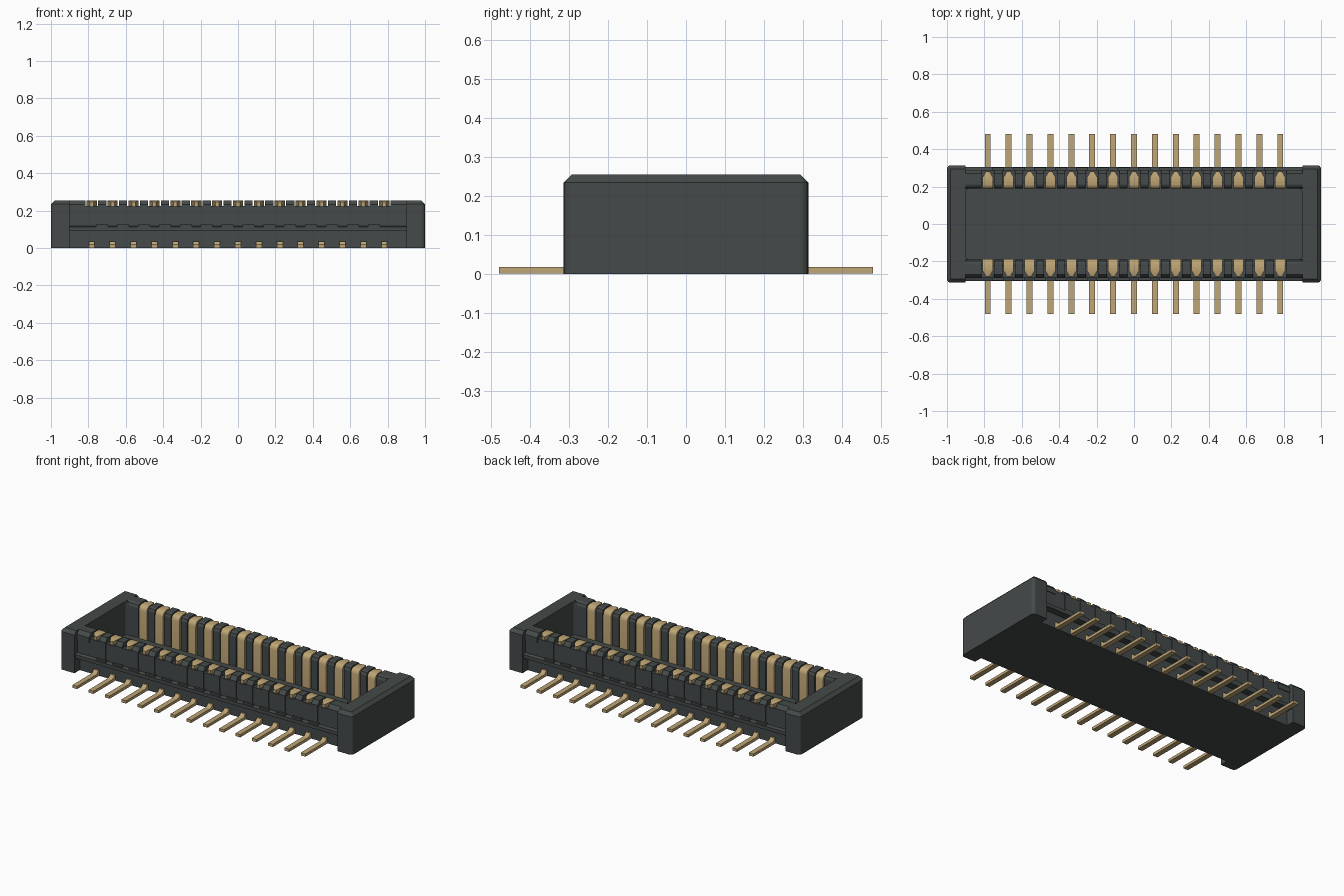
import bpy, bmesh, math
from mathutils import Vector

if "Cube" in bpy.data.objects:
    bpy.data.objects.remove(bpy.data.objects["Cube"], do_unlink=True)


def material(name, rgb, rough):
    m = bpy.data.materials.new(name)
    m.use_nodes = True
    m.diffuse_color = (*rgb, 1)
    shader = m.node_tree.nodes["Principled BSDF"]
    shader.inputs["Base Color"].default_value = (*rgb, 1)
    shader.inputs["Roughness"].default_value = rough
    return m


PLASTIC = material("charcoal plastic", (0.058, 0.068, 0.067), 0.6)
GOLD = material("gold plating", (0.52, 0.38, 0.18), 0.5)

PINS = 15
PITCH = 0.1117
PIN_X = [(i - (PINS - 1) / 2) * PITCH for i in range(PINS)]
GAP_X = [x + PITCH / 2 for x in PIN_X[:-1]]
TOP, FLOOR, CAVITY_X, CAVITY_Y = 0.255, 0.05, 0.9, 0.19


def finish(bm, name, mat):
    bmesh.ops.recalc_face_normals(bm, faces=bm.faces)
    me = bpy.data.meshes.new(name)
    bm.to_mesh(me)
    bm.free()
    me.materials.append(mat)
    ob = bpy.data.objects.new(name, me)
    bpy.context.collection.objects.link(ob)
    return ob


def add_box(bm, x, y, z):
    """Box from three (low, high) ranges."""
    made = bmesh.ops.create_cube(bm, size=1)["verts"]
    for v in made:
        v.co = Vector([(lo + hi) / 2 + c * (hi - lo)
                       for c, (lo, hi) in zip(v.co, (x, y, z))])
    return made


def add_profile(bm, points, x, width, side):
    """Extrude a (y, z) profile along x, on the side given by the sign."""
    loops = [[bm.verts.new((x + s * width / 2, side * y, z)) for y, z in points]
             for s in (-1, 1)]
    bm.faces.new(loops[0])
    bm.faces.new(loops[1])
    n = len(points)
    for i in range(n):
        j = (i + 1) % n
        bm.faces.new((loops[0][i], loops[0][j], loops[1][j], loops[1][i]))
    return loops[0] + loops[1]


# Floor plate of the housing
bm = bmesh.new()
add_box(bm, (-0.91, 0.91), (-0.262, 0.262), (0, FLOOR))
finish(bm, "housing_floor", PLASTIC)

# End blocks with rounded corners and a chamfered top rim
for name, s in (("left_end_block", 1), ("right_end_block", -1)):
    bm = bmesh.new()
    add_box(bm, sorted((s * CAVITY_X, s)), (-0.314, 0.314), (0, TOP))
    corners = [e for e in bm.edges
               if all(abs(v.co.x) > 0.99 for v in e.verts)
               and abs(e.verts[0].co.z - e.verts[1].co.z) > 0.1]
    bmesh.ops.bevel(bm, geom=corners, offset=0.02, segments=4,
                    profile=0.5, affect='EDGES')
    rim = [e for e in bm.edges
           if all(v.co.z > TOP - 0.001 for v in e.verts)
           and any(abs(v.co.x) > CAVITY_X + 0.001 for v in e.verts)]
    bmesh.ops.bevel(bm, geom=rim, offset=0.02, segments=1, affect='EDGES')
    # Fillets in the cavity corners
    for t in (-1, 1):
        r = 0.022
        cx, cy = s * CAVITY_X, t * CAVITY_Y
        pts = [(cx, cy)] + [(cx - s * r * (1 - math.cos(a)), cy - t * r * (1 - math.sin(a)))
                            for a in (math.pi / 8 * k for k in range(5))]
        base = bm.faces.new([bm.verts.new((px, py, FLOOR)) for px, py in pts])
        up = bmesh.ops.extrude_face_region(bm, geom=[base])["geom"]
        bmesh.ops.translate(bm, vec=(0, 0, TOP - FLOOR),
                            verts=[v for v in up if isinstance(v, bmesh.types.BMVert)])
    finish(bm, name, PLASTIC)

# Cross-sections, as (y, z)
WALL = [(0.222, 0.01), (0.262, 0.01), (0.262, 0.09), (0.305, 0.09), (0.305, 0.112),
        (0.286, 0.118), (0.286, 0.225), (0.222, 0.225)]
TOOTH = [(0.24, 0.04), (CAVITY_Y, 0.04), (CAVITY_Y, 0.232), (0.197, 0.248), (0.212, TOP),
         (0.27, TOP), (0.29, 0.232), (0.29, 0.2), (0.24, 0.2)]
CONTACT = [(0.23, 0.04), (0.186, 0.04), (0.186, 0.224), (0.189, 0.238), (0.197, 0.249),
           (0.21, 0.254), (0.25, 0.254), (0.28, 0.246), (0.28, 0.21), (0.23, 0.21)]
TAIL = [(0.25, 0.001), (0.48, 0.001), (0.48, 0.018), (0.298, 0.018),
        (0.284, 0.022), (0.272, 0.036), (0.25, 0.036)]

for label, side in (("front", -1), ("back", 1)):
    # Stepped long wall
    bm = bmesh.new()
    add_profile(bm, WALL, 0, 2 * CAVITY_X, side)
    finish(bm, label + "_wall", PLASTIC)

    # Divider teeth between the contacts, and solid wall ends
    bm = bmesh.new()
    for x in GAP_X:
        add_profile(bm, TOOTH, x, 0.044, side)
    inner = PIN_X[-1] + 0.034
    for s in (-1, 1):
        add_profile(bm, TOOTH, s * (inner + CAVITY_X) / 2, CAVITY_X - inner, side)
    finish(bm, label + "_divider_teeth", PLASTIC)

    # Small locating pads and thin ribs on the outer ledge
    bm = bmesh.new()
    for x in GAP_X:
        add_box(bm, (x - 0.032, x + 0.032), sorted((side * 0.28, side * 0.302)),
                (0.108, 0.125))
        add_box(bm, (x - 0.022, x + 0.022), sorted((side * 0.28, side * 0.29)),
                (0.12, 0.21))
    finish(bm, label + "_ledge_pads", PLASTIC)

    # Contacts folded over the wall, with pointed outer tips
    bm = bmesh.new()
    for x in PIN_X:
        for v in add_profile(bm, CONTACT, x, 0.054, side):
            if abs(v.co.y) > 0.27:
                v.co.x = x + (v.co.x - x) * 0.35
    ob = finish(bm, label + "_contacts", GOLD)
    bpy.ops.object.select_all(action='DESELECT')
    ob.select_set(True)
    bpy.context.view_layer.objects.active = ob
    bpy.ops.object.shade_smooth_by_angle(angle=math.radians(35))

    # Solder tails
    bm = bmesh.new()
    for x in PIN_X:
        add_profile(bm, TAIL, x, 0.032, side)
    finish(bm, label + "_solder_tails", GOLD)
